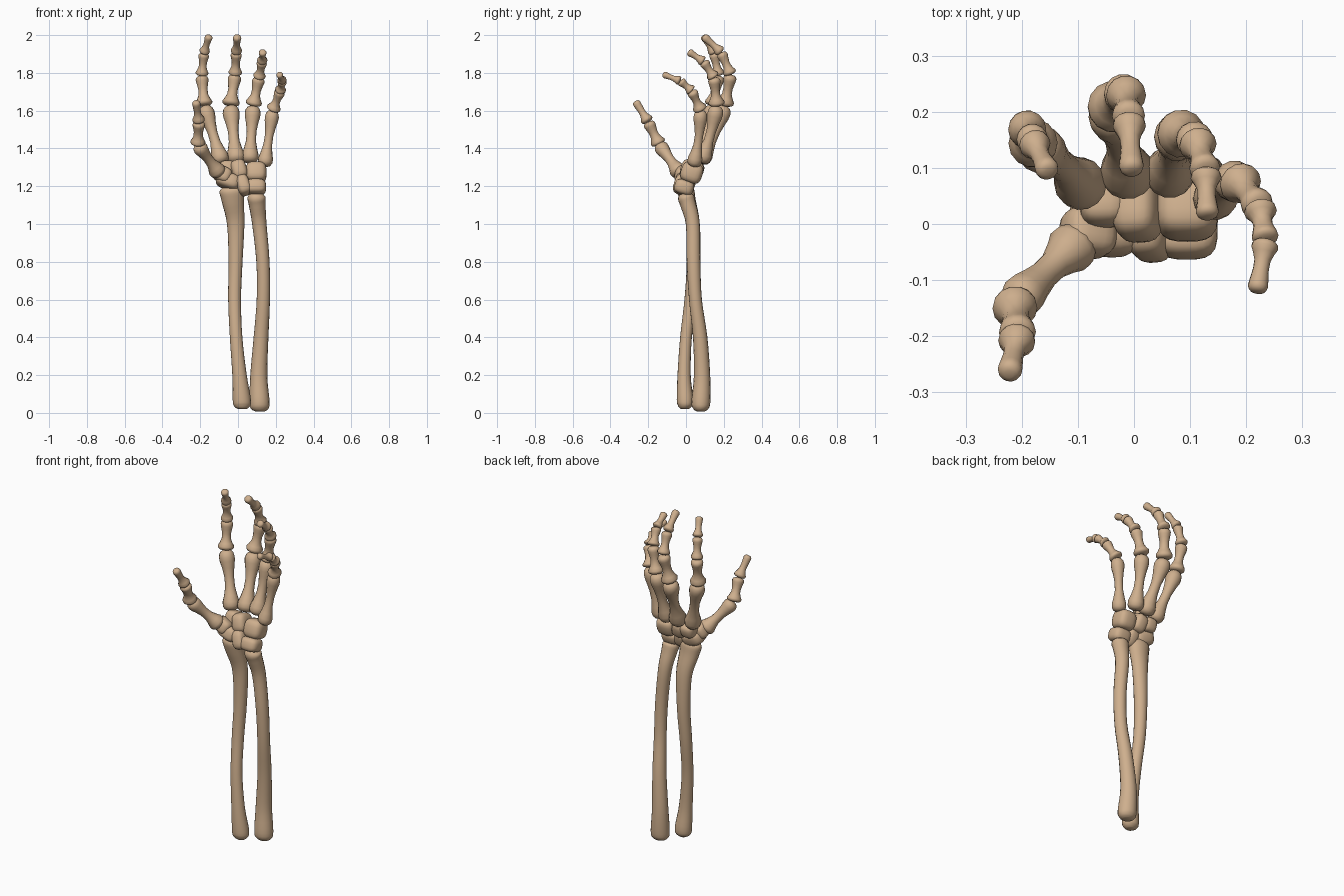
import bpy, bmesh, math
from mathutils import Vector, Matrix

if "Cube" in bpy.data.objects:
    bpy.data.objects.remove(bpy.data.objects["Cube"])

BONE = bpy.data.materials.new("tan bone")
BONE.diffuse_color = (0.62, 0.43, 0.27, 1)
BONE.use_nodes = True
BONE.node_tree.nodes["Principled BSDF"].inputs["Base Color"].default_value = BONE.diffuse_color


def finish(bm, name):
    bmesh.ops.recalc_face_normals(bm, faces=bm.faces)
    mesh = bpy.data.meshes.new(name)
    bm.to_mesh(mesh)
    bm.free()
    mesh.materials.append(BONE)
    for p in mesh.polygons:
        p.use_smooth = True
    ob = bpy.data.objects.new(name, mesh)
    bpy.context.collection.objects.link(ob)
    return ob


def loft(name, rings, sides=14):
    """Skin elliptical rings (centre, rx, ry) along a path."""
    bm = bmesh.new()
    loops = []
    for i, (c, rx, ry) in enumerate(rings):
        a = rings[max(i - 1, 0)][0]
        b = rings[min(i + 1, len(rings) - 1)][0]
        t = (b - a).normalized()
        v = t.cross(Vector((1, 0, 0))).normalized()
        u = v.cross(t).normalized()
        loops.append([bm.verts.new(c + u * rx * math.cos(k) + v * ry * math.sin(k))
                      for k in (2 * math.pi * j / sides for j in range(sides))])
    for l0, l1 in zip(loops, loops[1:]):
        for j in range(sides):
            k = (j + 1) % sides
            bm.faces.new((l0[j], l0[k], l1[k], l1[j]))
    bm.faces.new(loops[0])
    bm.faces.new(loops[-1])
    return finish(bm, name)


def spline(p, steps=4):
    """Catmull-Rom through rows of numbers."""
    out = []
    for i in range(len(p) - 1):
        a, b, c, d = p[max(i - 1, 0)], p[i], p[i + 1], p[min(i + 2, len(p) - 1)]
        for s in range(steps):
            t = s / steps
            out.append([0.5 * (2 * q + (r - o) * t + (2 * o - 5 * q + 4 * r - e) * t * t
                               + (3 * q - o - 3 * r + e) * t ** 3)
                        for o, q, r, e in zip(a, b, c, d)])
    return out + [list(p[-1])]


def forearm(name, pts):
    loft(name, [(Vector(q[:3]), q[3], q[4]) for q in spline(pts)], 16)


def finger_bone(name, a, b, ra, rb, shaft, bow=0.0):
    """Short bone with flared rounded base and head."""
    a, b = Vector(a), Vector(b)
    prof = [(0, .4 * ra), (.025, .78 * ra), (.07, .97 * ra), (.14, ra), (.24, .5 * (ra + shaft)),
            (.38, shaft), (.55, shaft * .97), (.7, .6 * shaft + .4 * rb), (.81, .96 * rb),
            (.88, rb), (.94, .9 * rb), (.98, .68 * rb), (1, .35 * rb)]
    rings = []
    for t, r in prof:
        c = a.lerp(b, t) + Vector((0, bow * math.sin(math.pi * t), 0))
        rings.append((c, r, r))
    loft(name, rings)


def carpal(name, c, half, tilt=(-18, 0)):
    """Rounded pebble: a subdivided cube pulled part way to a sphere."""
    bm = bmesh.new()
    bmesh.ops.create_cube(bm, size=2)
    bmesh.ops.subdivide_edges(bm, edges=bm.edges[:], cuts=5, use_grid_fill=True)
    rot = (Matrix.Rotation(math.radians(tilt[0]), 3, 'X')
           @ Matrix.Rotation(math.radians(tilt[1]), 3, 'Y'))
    for v in bm.verts:
        n = sum(abs(q) ** 3.2 for q in v.co) ** (1 / 3.2)
        p = v.co / n
        v.co = rot @ Vector([q * h for q, h in zip(p, half)]) + Vector(c)
    finish(bm, name)


# Two forearm bones: x, y, z, half width, half depth
forearm("forearm_bone_thumb_side", [
    (.022, -.006, .02, .022, .02), (.022, -.006, .035, .042, .036), (.02, -.005, .07, .048, .044),
    (.008, -.01, .2, .038, .035), (-.01, 0, .4, .033, .031), (-.018, .025, .6, .034, .033),
    (-.013, .04, .8, .037, .036), (-.012, .036, 1.0, .046, .037), (-.027, .01, 1.12, .058, .042),
    (-.033, .0, 1.175, .065, .044), (-.035, -.003, 1.195, .05, .032)])
forearm("forearm_bone_little_side", [
    (.115, .078, .008, .025, .022), (.115, .078, .022, .046, .04), (.114, .079, .06, .053, .05),
    (.11, .085, .2, .045, .043), (.122, .075, .4, .039, .038), (.134, .05, .6, .035, .034),
    (.132, .04, .8, .035, .036), (.113, .036, 1.0, .038, .037), (.102, .012, 1.1, .044, .041),
    (.098, .0, 1.14, .048, .043), (.098, -.003, 1.16, .034, .03)])

# Wrist bones in two rows
carpal("wrist_boat", (-.052, -.002, 1.227), (.065, .055, .042), (-18, 20))
carpal("wrist_moon", (.028, -.012, 1.205), (.036, .053, .055), (-18, -18))
carpal("wrist_corner", (.094, -.01, 1.195), (.055, .052, .04))
carpal("wrist_thumb_seat", (-.082, -.015, 1.262), (.048, .044, .042), (-18, 25))
carpal("wrist_index_seat", (-.055, .045, 1.29), (.042, .05, .042))
carpal("wrist_middle_seat", (.006, .03, 1.283), (.042, .06, .055), (-18, -15))
carpal("wrist_outer_seat", (.095, .03, 1.272), (.056, .058, .055))

# Fingers: joint points from palm to tip, with a size factor
fingers = {
    "index": (1.0, [(-.085, .06, 1.32), (-.178, .14, 1.625), (-.192, .172, 1.785),
                    (-.18, .148, 1.905), (-.152, .092, 1.998)]),
    "middle": (1.05, [(-.008, .075, 1.325), (-.04, .205, 1.625), (-.015, .236, 1.79),
                      (-.009, .187, 1.908), (-.004, .092, 1.995)]),
    "ring": (.98, [(.062, .08, 1.325), (.08, .163, 1.625), (.112, .148, 1.775),
                   (.128, .093, 1.86), (.131, .012, 1.913)]),
    "little": (.86, [(.14, .04, 1.305), (.185, .078, 1.602), (.224, .03, 1.705),
                     (.235, -.03, 1.757), (.219, -.122, 1.793)]),
}
names = ("palm_bone", "near_bone", "mid_bone", "tip_bone")
radii = ((.046, .043, .027), (.044, .034, .025), (.034, .028, .021), (.028, .021, .017))
for finger, (k, pts) in fingers.items():
    for i in range(4):
        ra, rb, sh = (r * k for r in radii[i])
        finger_bone(f"{finger}_{names[i]}", pts[i], pts[i + 1], ra, rb, sh,
                    .008 if i == 0 else 0)

# Thumb
thumb = [(-.098, -.03, 1.265), (-.213, -.142, 1.42), (-.207, -.2, 1.54), (-.223, -.268, 1.65)]
for i, (ra, rb, sh) in enumerate(((.045, .039, .027), (.04, .033, .025), (.033, .022, .019))):
    finger_bone("thumb_" + ("palm_bone", "near_bone", "tip_bone")[i], thumb[i], thumb[i + 1], ra, rb, sh)
